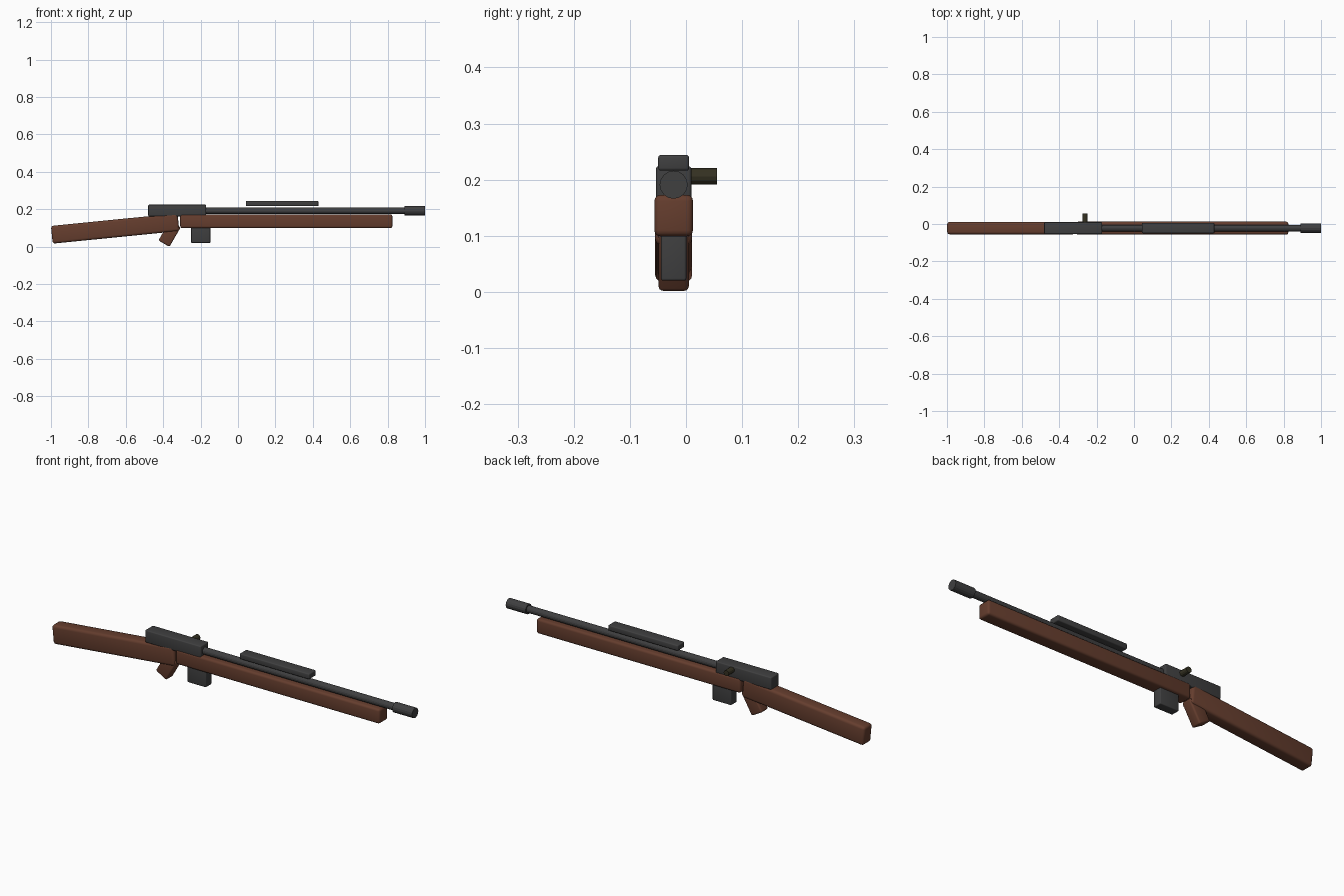
import bpy
import bmesh
from math import radians
from mathutils import Matrix, Vector

cube = bpy.data.objects.get("Cube")
if cube:
    bpy.data.objects.remove(cube, do_unlink=True)

MID_Y = -0.022  # centre plane of the body


def material(name, rgb):
    mat = bpy.data.materials.new(name)
    mat.use_nodes = True
    mat.diffuse_color = (*rgb, 1)
    mat.node_tree.nodes["Principled BSDF"].inputs["Base Color"].default_value = (*rgb, 1)
    return mat


wood = material("brown wood", (0.13, 0.047, 0.027))
metal = material("dark grey metal", (0.05, 0.05, 0.051))
bolt_metal = material("dark olive metal", (0.035, 0.031, 0.016))


def finish(name, bm, mat, matrix, angle):
    mesh = bpy.data.meshes.new(name)
    bm.to_mesh(mesh)
    bm.free()
    mesh.materials.append(mat)
    obj = bpy.data.objects.new(name, mesh)
    bpy.context.collection.objects.link(obj)
    obj.matrix_world = matrix
    bpy.ops.object.select_all(action="DESELECT")
    obj.select_set(True)
    bpy.context.view_layer.objects.active = obj
    bpy.ops.object.shade_smooth_by_angle(angle=radians(angle))
    return obj


def box(name, x, z, size, mat, bevel, tilt=0):
    """Box with rounded edges, tilted about the y axis."""
    bm = bmesh.new()
    bmesh.ops.create_cube(bm, size=1)
    bmesh.ops.scale(bm, vec=Vector(size), verts=bm.verts)
    bmesh.ops.bevel(bm, geom=bm.edges[:], offset=bevel, segments=3,
                    profile=0.5, affect="EDGES")
    place = Matrix.Translation((x, MID_Y, z)) @ Matrix.Rotation(radians(tilt), 4, "Y")
    return finish(name, bm, mat, place, 40)


def rod(name, start, end, radius, mat, sides):
    """Flat-sided cylinder between two points."""
    start, end = Vector(start), Vector(end)
    axis = end - start
    bm = bmesh.new()
    bmesh.ops.create_cone(bm, cap_ends=True, segments=sides, radius1=radius,
                          radius2=radius, depth=axis.length)
    turn = axis.to_track_quat("Z", "Y").to_matrix().to_4x4()
    return finish(name, bm, mat, Matrix.Translation((start + end) / 2) @ turn, 10)


# Wooden parts
box("stock", -0.657, 0.097, (0.68, 0.066, 0.095), wood, 0.013, -5.7)
box("fore_end", 0.258, 0.136, (1.134, 0.069, 0.074), wood, 0.011)
box("grip", -0.366, 0.068, (0.068, 0.054, 0.12), wood, 0.008, 30)

# Metal body
box("receiver", -0.325, 0.193, (0.31, 0.063, 0.062), metal, 0.005)
box("magazine", -0.199, 0.07, (0.104, 0.045, 0.1), metal, 0.004)
box("top_rail", 0.236, 0.23, (0.388, 0.055, 0.028), metal, 0.005)

# Barrel, muzzle and bolt handle
rod("barrel", (-0.25, MID_Y, 0.191), (0.95, MID_Y, 0.191), 0.0175, metal, 16)
rod("muzzle", (0.89, MID_Y, 0.191), (1.0, MID_Y, 0.191), 0.025, metal, 16)
rod("bolt_handle", (-0.262, MID_Y, 0.206), (-0.262, 0.055, 0.206), 0.0145, bolt_metal, 12)
